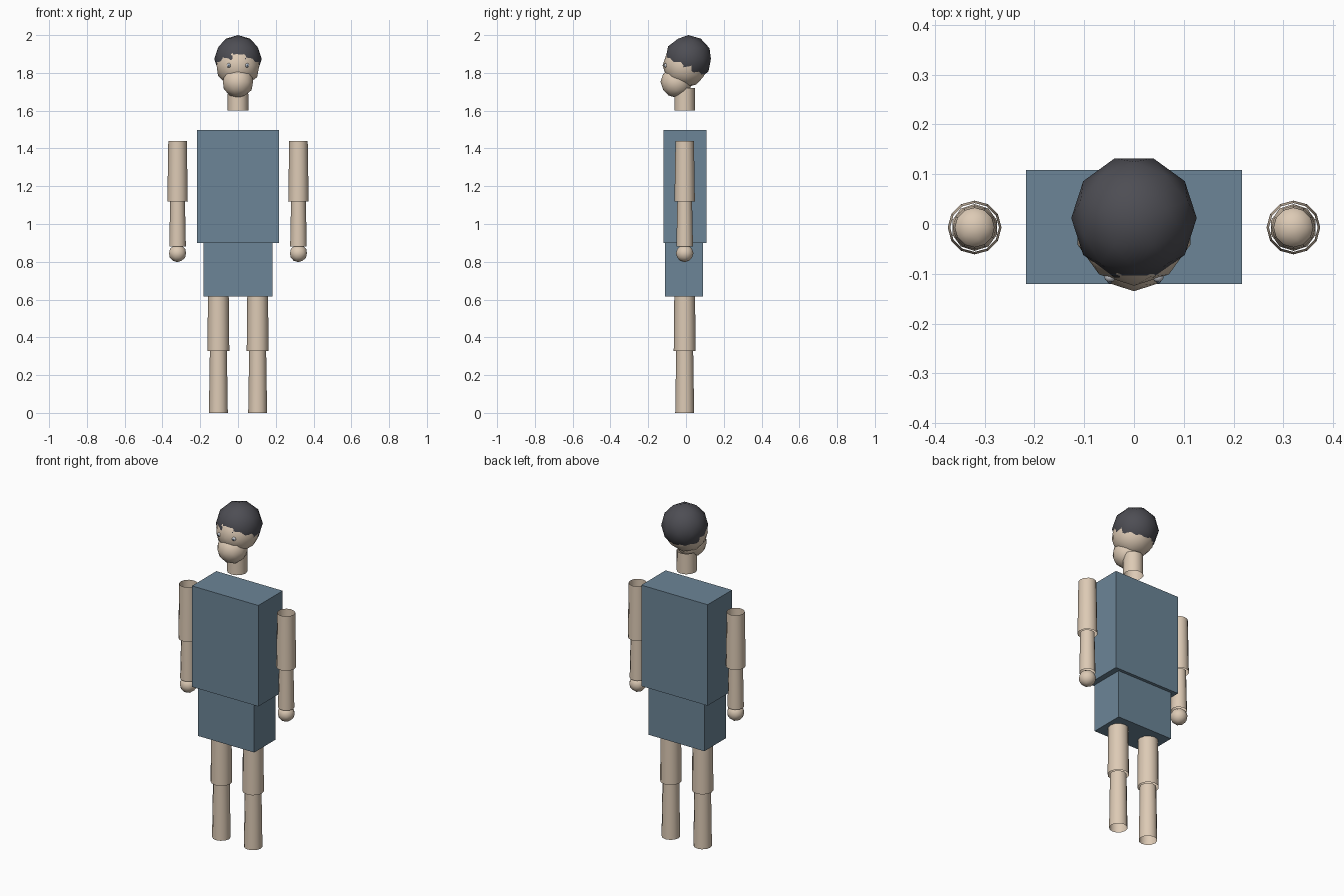
import bpy
import math

cube = bpy.data.objects.get("Cube")
if cube:
    bpy.data.objects.remove(cube, do_unlink=True)


def material(name, rgb):
    m = bpy.data.materials.new(name)
    m.use_nodes = True
    m.diffuse_color = (*rgb, 1)
    m.node_tree.nodes["Principled BSDF"].inputs["Base Color"].default_value = (*rgb, 1)
    return m


SKIN = material("skin", (0.72, 0.59, 0.46))
CLOTH = material("blue_cloth", (0.15, 0.235, 0.31))
HAIR = material("dark_hair", (0.075, 0.075, 0.088))
EYE = material("eye_white", (0.62, 0.64, 0.68))
IRIS = material("iris_blue", (0.15, 0.22, 0.32))


def finish(name, mat, smooth=True):
    ob = bpy.context.object
    ob.name = name
    ob.data.materials.append(mat)
    if smooth:
        bpy.ops.object.shade_smooth_by_angle(angle=math.radians(45))
    return ob


def box(name, x, y0, y1, z0, z1):
    bpy.ops.mesh.primitive_cube_add(size=1, location=(0, (y0 + y1) / 2, (z0 + z1) / 2))
    bpy.context.object.scale = (2 * x, y1 - y0, z1 - z0)
    return finish(name, CLOTH, False)


def tube(name, x, z0, z1, r0, r1):
    # Open-ended, slightly tapered limb
    bpy.ops.mesh.primitive_cone_add(vertices=12, radius1=r0, radius2=r1, depth=z1 - z0,
                                    end_fill_type='NOTHING',
                                    location=(x, -0.007, (z0 + z1) / 2))
    return finish(name, SKIN)


def ball(name, loc, r, mat, detail=2, turn=0):
    bpy.ops.mesh.primitive_ico_sphere_add(subdivisions=detail, radius=r, location=loc,
                                          rotation=(0, 0, math.radians(turn)))
    return finish(name, mat)


# Body
box("torso", 0.217, -0.12, 0.108, 0.9, 1.497)
box("pelvis", 0.183, -0.11, 0.09, 0.615, 0.9)

# Limbs
for side, s in (("left", 1), ("right", -1)):
    tube(side + "_upper_arm", s * 0.32, 1.12, 1.44, 0.054, 0.049)
    tube(side + "_lower_arm", s * 0.32, 0.88, 1.125, 0.044, 0.039)
    ball(side + "_hand", (s * 0.32, -0.007, 0.845), 0.047, SKIN)
    tube(side + "_upper_leg", s * 0.104, 0.328, 0.615, 0.058, 0.055)
    tube(side + "_lower_leg", s * 0.104, 0, 0.33, 0.05, 0.045)

# Head: overlapping balls for hair, face and jaw
tube("neck", 0, 1.6, 1.72, 0.055, 0.054)
ball("head", (0, -0.005, 1.84), 0.119, SKIN)
ball("hair", (0, 0.012, 1.874), 0.126, HAIR, turn=18)
ball("jaw", (0, -0.051, 1.752), 0.084, SKIN)

# Eyes
for side, s in (("left", 1), ("right", -1)):
    ball(side + "_eye", (s * 0.048, -0.105, 1.84), 0.012, EYE)
    ball(side + "_iris", (s * 0.049, -0.114, 1.84), 0.006, IRIS, 1)
